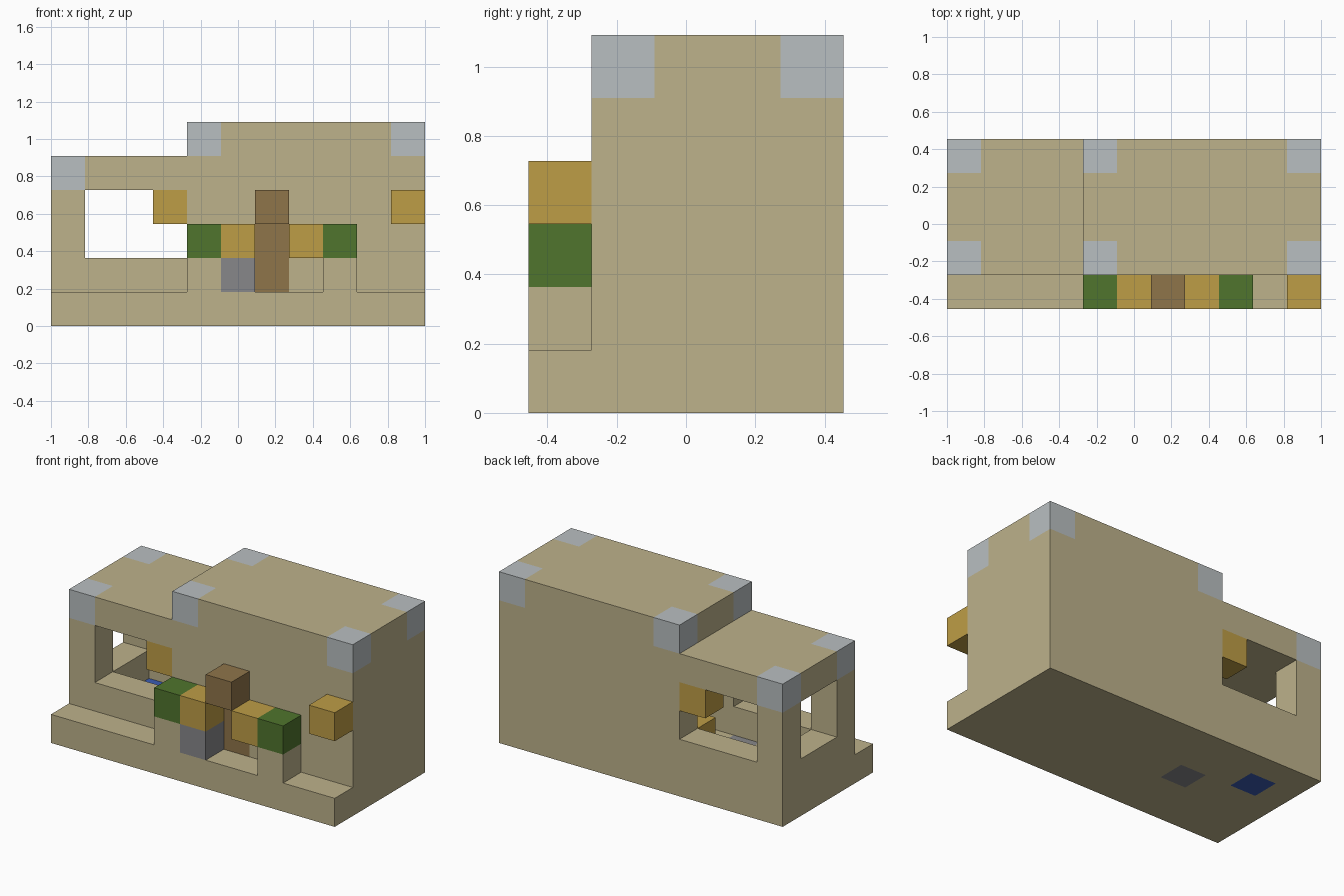
import bpy, bmesh
from mathutils import Vector

cube = bpy.data.objects.get("Cube")
if cube:
    bpy.data.objects.remove(cube, do_unlink=True)

U = 2 / 11                      # block size
ORIGIN = Vector((-1, -2.5 * U, 0))


def material(name, hex_code):
    rgb = [int(hex_code[i:i + 2], 16) / 255 for i in (0, 2, 4)]
    rgb = [c / 12.92 if c < 0.04045 else ((c + 0.055) / 1.055) ** 2.4 for c in rgb]
    mat = bpy.data.materials.new(name)
    mat.use_nodes = True
    mat.diffuse_color = (*rgb, 1)
    bsdf = next(n for n in mat.node_tree.nodes if n.type == 'BSDF_PRINCIPLED')
    bsdf.inputs["Base Color"].default_value = (*rgb, 1)
    return mat


TAN = material("sandstone", "BDB28B")
PALE = material("pale_grey", "B9BFC1")
GOLD = material("gold", "BE9D46")
GREEN = material("leaf_green", "50752D")
BROWN = material("wood_brown", "8F754A")
GREY = material("stone_grey", "87878A")
BLUE = material("blue", "3A5CB4")

cells = {}                      # block position -> (part name, material)


def fill(part, mat, lo, hi=None):
    """Fill the blocks from lo to hi (inclusive); part None carves them away."""
    hi = hi or lo
    for i in range(lo[0], hi[0] + 1):
        for j in range(lo[1], hi[1] + 1):
            for k in range(lo[2], hi[2] + 1):
                if part:
                    cells[i, j, k] = (part, mat)
                else:
                    cells.pop((i, j, k), None)


# Ground slab, low wing and tall hall
fill("base", TAN, (0, 0, 0), (10, 4, 0))
fill("low_wing", TAN, (0, 1, 1), (3, 4, 4))
fill("tall_hall", TAN, (4, 1, 1), (10, 4, 5))

# Rooms and the windows of the low wing
fill(None, None, (1, 2, 1), (3, 3, 3))
fill(None, None, (4, 2, 1), (9, 3, 4))
fill(None, None, (1, 1, 2), (3, 4, 3))
fill(None, None, (0, 2, 2), (0, 3, 3))

# Pale corner stones of both roofs
for j in (1, 4):
    fill("low_corner_stones", PALE, (0, j, 4))
    for i in (4, 10):
        fill("tall_corner_stones", PALE, (i, j, 5))
    fill("window_lamps", GOLD, (3, j, 3))

# Doorway with canopy, side shelves, planters and step
fill("door", BROWN, (6, 1, 1), (6, 1, 2))
fill("door_canopy", BROWN, (6, 0, 3))
for side in (-1, 1):
    fill("door_shelves", GOLD, (6 + side, 0, 2))
    fill("planter_leaves", GREEN, (6 + 2 * side, 0, 2))
    fill("planter_bases", TAN, (6 + 2 * side, 0, 1))
fill("stone_step", GREY, (5, 0, 1))
fill("wall_lamp", GOLD, (10, 0, 3))

# Floor tiles and inner chest
fill("blue_tile", BLUE, (1, 3, 0))
fill("grey_tile", GREY, (3, 2, 0))
fill("chest", GOLD, (4, 3, 1))


def build(part):
    """Make one object from the exposed sides of a part's blocks."""
    bm = bmesh.new()
    for pos, (name, mat) in cells.items():
        if name != part:
            continue
        centre = Vector(pos) + Vector((0.5, 0.5, 0.5))
        for axis in range(3):
            for sign in (-1, 1):
                n = Vector((0, 0, 0))
                n[axis] = sign
                if tuple(int(a + b) for a, b in zip(pos, n)) in cells:
                    continue
                s = Vector((0, 0, 0))
                s[(axis + 1) % 3] = 1
                t = n.cross(s)
                corners = [centre + (n + a * s + b * t) / 2
                           for a, b in ((-1, -1), (1, -1), (1, 1), (-1, 1))]
                bm.faces.new([bm.verts.new(ORIGIN + c * U) for c in corners])
    bmesh.ops.remove_doubles(bm, verts=bm.verts, dist=0.001)
    mesh = bpy.data.meshes.new(part)
    bm.to_mesh(mesh)
    bm.free()
    mesh.materials.append(next(m for p, m in cells.values() if p == part))
    bpy.context.scene.collection.objects.link(bpy.data.objects.new(part, mesh))


for part in dict.fromkeys(name for name, _ in cells.values()):
    build(part)
